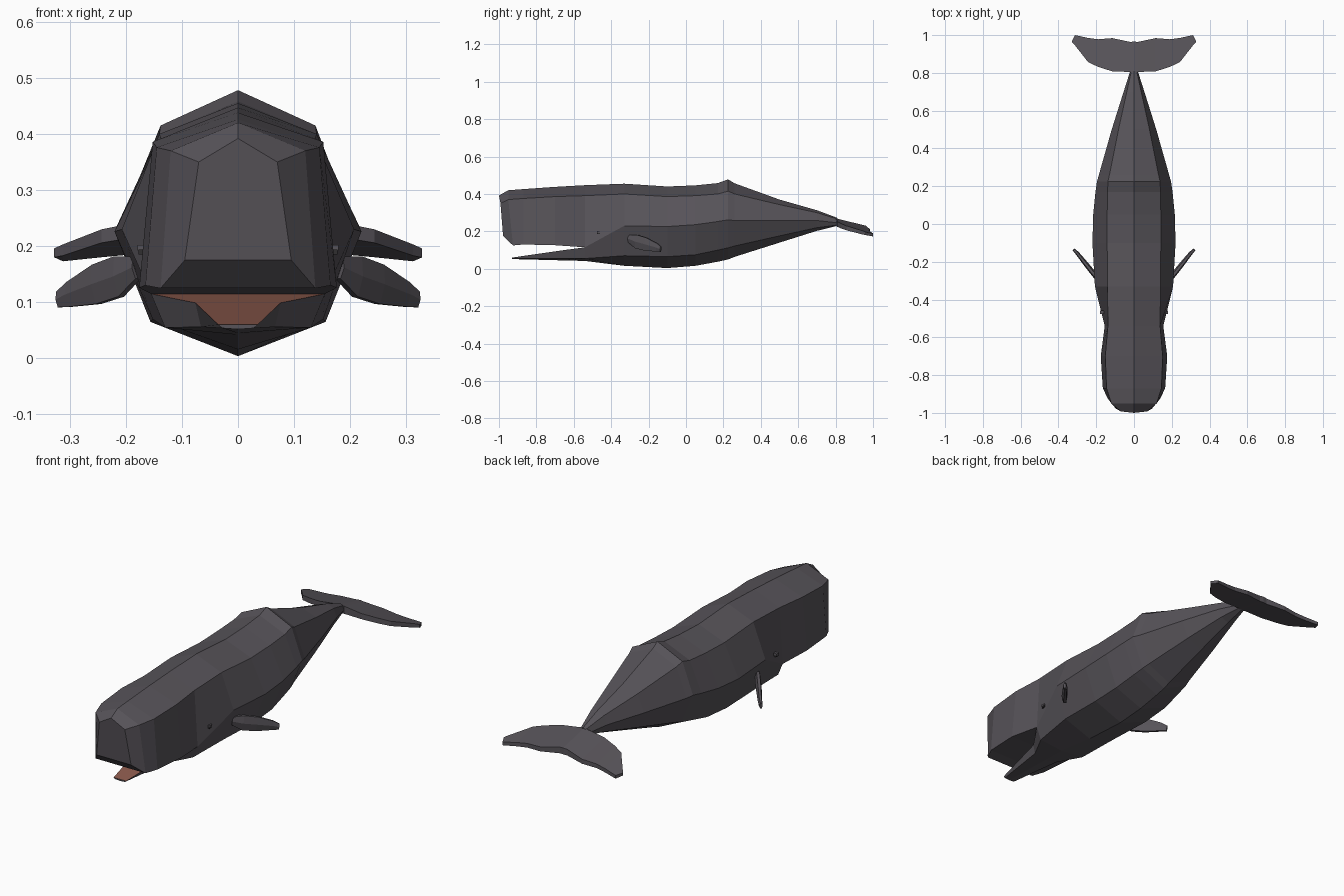
import bpy, bmesh
from mathutils import Vector


def material(name, rgb):
    m = bpy.data.materials.new(name)
    m.diffuse_color = (*rgb, 1)
    return m


SKIN = material("grey skin", (0.095, 0.087, 0.100))
MOUTH = material("mouth red", (0.27, 0.105, 0.075))
EYE = material("eye dark", (0.03, 0.028, 0.03))


def finish(name, bm, mats):
    bmesh.ops.remove_doubles(bm, verts=bm.verts, dist=1e-5)
    bmesh.ops.recalc_face_normals(bm, faces=bm.faces)
    me = bpy.data.meshes.new(name)
    bm.to_mesh(me)
    bm.free()
    for m in mats:
        me.materials.append(m)
    ob = bpy.data.objects.new(name, me)
    bpy.context.collection.objects.link(ob)
    return ob


def loft(bm, rings, closed=True, caps=(False, False)):
    vs = [[bm.verts.new(p) for p in r] for r in rings]
    n = len(vs[0])
    for a, b in zip(vs, vs[1:]):
        for i in range(n if closed else n - 1):
            j = (i + 1) % n
            bm.faces.new((a[i], a[j], b[j], b[i]))
    for ring, cap in ((vs[0], caps[0]), (vs[-1], caps[1])):
        if cap:
            bm.faces.new(ring)


def mirrored(half):
    """Half outline from top centre to bottom centre -> full ring."""
    return half + [(-x, y, z) for x, y, z in reversed(half[1:-1])]


# Whale: head, trunk and jaw lofted and welded into one skin
bm = bmesh.new()

# head: y, top z, upper corner x z, lower corner x z
head = [
    (-0.95, 0.420, 0.120, 0.370, 0.138, 0.125),
    (-0.87, 0.426, 0.145, 0.376, 0.165, 0.130),
    (-0.70, 0.438, 0.152, 0.386, 0.176, 0.126),
    (-0.54, 0.447, 0.138, 0.391, 0.155, 0.115),
]
rings = [mirrored([(0, -1.0, 0.392), (0.07, -0.992, 0.35),
                   (0.095, -0.978, 0.175), (0, -0.978, 0.175)])]
for y, zt, xu, zu, xl, zl in head:
    yl = y + 0.025 if y < -0.9 else y
    rings.append(mirrored([(0, y, zt), (xu, y, zu), (xl, yl, zl), (0, yl, zl)]))
loft(bm, rings, caps=(True, False))

# trunk: y, top z, upper x z, side x z, lower x z, bottom z
trunk = [
    (-0.54, 0.447, 0.138, 0.391, 0.155, 0.115, 0.130, 0.055, 0.042),
    (-0.33, 0.455, 0.140, 0.400, 0.207, 0.230, 0.152, 0.070, 0.016),
    (-0.10, 0.440, 0.142, 0.386, 0.220, 0.226, 0.156, 0.065, 0.004),
    (0.05, 0.446, 0.142, 0.391, 0.216, 0.236, 0.152, 0.075, 0.016),
    (0.17, 0.458, 0.140, 0.400, 0.204, 0.253, 0.140, 0.100, 0.038),
    (0.225, 0.478, 0.138, 0.415, 0.196, 0.262, 0.134, 0.112, 0.050),
    (0.26, 0.457, 0.130, 0.400, 0.186, 0.258, 0.126, 0.122, 0.064),
    (0.50, 0.370, 0.082, 0.343, 0.118, 0.258, 0.082, 0.176, 0.140),
    (0.70, 0.313, 0.038, 0.300, 0.055, 0.258, 0.040, 0.220, 0.203),
    (0.81, 0.272, 0.014, 0.266, 0.020, 0.246, 0.014, 0.234, 0.230),
]
rings = [mirrored([(0, y, zt), (xu, y, zu), (xs, y, zs), (xl, y, zl), (0, y, zb)])
         for y, zt, xu, zu, xs, zs, xl, zl, zb in trunk]
loft(bm, rings, caps=(False, True))

# lower jaw: y, gum x z, lower x z, bottom z
jaw = [
    (-0.54, 0.155, 0.115, 0.130, 0.055, 0.042),
    (-0.66, 0.076, 0.099, 0.066, 0.056, 0.045),
    (-0.93, 0.035, 0.060, 0.028, 0.054, 0.052),
]
rings = [mirrored([(0, y, zg), (xg, y, zg), (xl, y, zl), (0, y, zb)])
         for y, xg, zg, xl, zl, zb in jaw]
loft(bm, rings, caps=(False, True))
whale = finish("whale_body", bm, [SKIN, MOUTH])

# top of the jaw is red: upward faces low down ahead of the trunk
for f in whale.data.polygons:
    if f.normal.z > 0.7 and f.center.z < 0.13 and f.center.y < -0.54:
        f.material_index = 1

# Tail flukes: x, leading y, trailing y, half thickness
bm = bmesh.new()
fluke = [
    (0.0, 0.79, 0.966, 0.020),
    (0.02, 0.805, 0.964, 0.019),
    (0.115, 0.808, 0.984, 0.014),
    (0.19, 0.832, 0.978, 0.013),
    (0.243, 0.857, 0.985, 0.012),
    (0.312, 0.945, 1.0, 0.010),
    (0.328, 0.963, 0.968, 0.008),
]


def fluke_ring(x, y0, y1, t):
    def z(y):
        return 0.25 - 0.22 * (y - 0.8) - 0.08 * abs(x)
    return [(x, y0, z(y0) + t), (x, y1, z(y1) + t * 0.8),
            (x, y1, z(y1) - t * 0.8), (x, y0, z(y0) - t)]


full = [(-x, a, b, t) for x, a, b, t in reversed(fluke[1:])] + fluke
loft(bm, [fluke_ring(*s) for s in full], caps=(True, True))
finish("tail_flukes", bm, [SKIN])

# Side flippers: centre point, half chord, half thickness
flipper = [
    ((0.180, -0.305, 0.162), 0.020, 0.012),
    ((0.212, -0.265, 0.146), 0.036, 0.014),
    ((0.252, -0.215, 0.132), 0.035, 0.013),
    ((0.300, -0.155, 0.114), 0.022, 0.010),
    ((0.320, -0.135, 0.105), 0.014, 0.007),
]
chord = Vector((0.10, 0.08, 1.0))
across = Vector((0.77, -0.64, 0))
for side, s in (("left", -1), ("right", 1)):
    bm = bmesh.new()
    rings = []
    for c, h, t in flipper:
        c = Vector(c)
        pts = [c + chord * h + across * t * 0.5, c + across * t,
               c - chord * h + across * t * 0.5, c - chord * h - across * t * 0.5,
               c - across * t, c + chord * h - across * t * 0.5]
        rings.append([(s * p.x, p.y, p.z) for p in pts])
    loft(bm, rings, caps=(True, True))
    finish(side + "_flipper", bm, [SKIN])

    # Eye with a heavy lid above it
    for name, dz, size, mat in (("eye", 0, 0.010, EYE), ("eyelid", 0.007, 0.010, SKIN)):
        bm = bmesh.new()
        bmesh.ops.create_cube(bm, size=1)
        bmesh.ops.scale(bm, vec=(0.018, size * 1.8, size), verts=bm.verts)
        bmesh.ops.translate(bm, vec=(s * (0.168 + dz * 0.3), -0.468, 0.19 + dz), verts=bm.verts)
        finish(side + "_" + name, bm, [mat])
